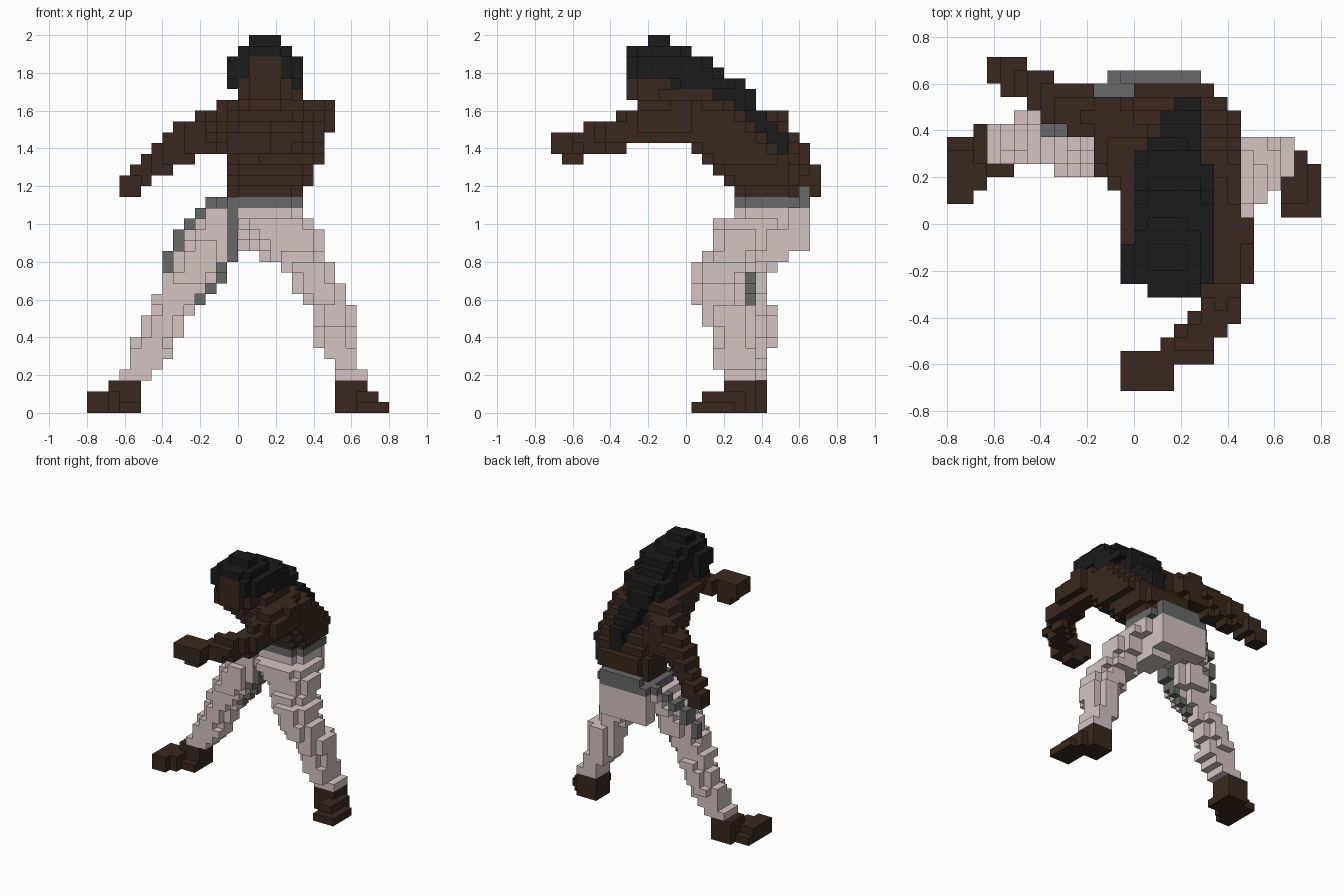
import bpy, bmesh, math
from mathutils import Vector

cube = bpy.data.objects.get("Cube")
if cube:
    bpy.data.objects.remove(cube, do_unlink=True)

UNIT = 2 / 35                     # edge length of one block
ORIGIN = Vector((14, 12.5, 0))    # block coordinates of the world origin
blocks = {}                       # block cell -> part name


def make_material(name, colour):
    material = bpy.data.materials.new(name)
    material.use_nodes = True
    rgba = (*colour, 1)
    material.diffuse_color = rgba
    material.node_tree.nodes["Principled BSDF"].inputs["Base Color"].default_value = rgba
    return material


skin = make_material("dark brown skin", (.042, .022, .013))
cloth = make_material("pale pink cloth", (.66, .55, .54))
trim = make_material("grey trim", (.14, .14, .14))
black = make_material("black hair", (.011, .011, .011))
part_material = {}


def nearest(value):
    return math.floor(value + .5)


def stack(name, material, sections):
    """Blend rectangular sections (layer, x0, x1, y0, y1) into block layers."""
    part_material[name] = material
    if len(sections) == 1:
        sections = sections * 2
    for lower, upper in zip(sections, sections[1:]):
        span = max(upper[0] - lower[0], 1)
        for layer in range(lower[0], upper[0] + 1):
            t = (layer - lower[0]) / span
            x0, x1, y0, y1 = [nearest(a + (b - a) * t)
                              for a, b in zip(lower[1:], upper[1:])]
            trimmed = x1 - x0 > 3 and y1 - y0 > 3
            for x in range(x0, x1):
                for y in range(y0, y1):
                    corner = x in (x0, x1 - 1) and y in (y0, y1 - 1)
                    if not (trimmed and corner):
                        blocks[x, y, layer] = name


def limb(name, material, joints):
    """Fill a tapered round limb through joints (x, y, z, radius)."""
    part_material[name] = material
    for start, end in zip(joints, joints[1:]):
        a, b = Vector(start[:3]), Vector(end[:3])
        axis = b - a
        reach = max(start[3], end[3]) + 1
        ranges = [range(int(min(p, q) - reach), int(max(p, q) + reach) + 1)
                  for p, q in zip(a, b)]
        for x in ranges[0]:
            for y in ranges[1]:
                for z in ranges[2]:
                    centre = Vector((x + .5, y + .5, z + .5))
                    t = min(max((centre - a).dot(axis) / axis.length_squared, 0), 1)
                    radius = start[3] + (end[3] - start[3]) * t
                    if (centre - a - axis * t).length <= radius:
                        blocks[x, y, z] = name


# Trousers
stack("right_trouser_leg", cloth, [
    (3, 3, 6, 17, 20), (5, 4, 8, 17, 20), (6, 4, 8, 17, 21), (8, 5, 9, 17, 21),
    (10, 6, 10, 17, 20), (12, 7, 12, 16, 20), (14, 8, 13, 16, 21),
    (17, 10, 14, 17, 22), (18, 11, 14, 17, 23)])
stack("left_trouser_leg", cloth, [
    (3, 23, 26, 16, 19), (4, 23, 25, 15, 19), (5, 22, 25, 15, 19),
    (6, 21, 25, 15, 19), (8, 21, 25, 14, 19), (10, 20, 24, 13, 18),
    (11, 19, 24, 13, 18), (12, 19, 23, 13, 18), (13, 18, 23, 13, 19),
    (14, 17, 22, 14, 19), (16, 15, 22, 15, 20), (17, 14, 21, 15, 22),
    (18, 14, 20, 17, 23)])
stack("trouser_seat", cloth, [
    (14, 16, 19, 18, 22), (15, 14, 19, 18, 23), (18, 12, 20, 17, 23)])
stack("seat_back", cloth, [(15, 12, 19, 22, 24), (18, 12, 19, 22, 24)])

# Belt and trouser stripes
stack("belt", trim, [(19, 12, 20, 17, 24)])
stack("belt_back", trim, [(19, 12, 19, 23, 24), (20, 13, 19, 23, 24)])
stack("outer_stripe", trim, [(13, 7, 8, 19, 20), (16, 8, 9, 19, 21), (19, 11, 12, 22, 23)])
stack("inner_stripe", trim, [(10, 10, 11, 18, 19), (14, 13, 14, 17, 19), (19, 13, 14, 17, 18)])

# Bent torso
stack("torso", skin, [
    (20, 13, 20, 17, 23), (22, 13, 21, 15, 23), (24, 13, 22, 13, 21),
    (26, 13, 22, 11, 19), (28, 13, 21, 9, 17), (29, 14, 20, 9, 16)])

# Arms and hands
limb("left_arm", skin, [
    (21, 12, 27.3, 2.1), (21, 9.5, 27, 1.9), (20.5, 6.5, 26, 1.6),
    (19, 3.8, 25.4, 1.4), (15, 1.8, 25, 1.2)])
stack("left_hand", skin, [(23, 14, 16, 1, 3), (24, 13, 17, 0, 3), (25, 13, 17, 0, 3)])
limb("right_arm", skin, [
    (13.5, 17.5, 26.7, 2.3), (12, 20.3, 26, 2), (9, 21.2, 25, 1.8),
    (6, 23, 23, 1.45), (4.5, 24, 21.5, 1.1)])
stack("right_hand", skin, [(20, 3, 5, 23, 25), (21, 3, 6, 23, 25)])

# Head, with long hair falling down the back
stack("head", skin, [(28, 15, 18, 8, 13), (29, 14, 19, 7, 13), (31, 14, 19, 7, 13)])
stack("hair", black, [
    (23, 17, 19, 20, 22), (25, 17, 19, 19, 22), (26, 16, 19, 18, 21),
    (27, 16, 19, 17, 20), (28, 14, 19, 15, 19), (29, 14, 19, 13, 19),
    (30, 14, 20, 11, 18), (31, 14, 20, 7, 16), (32, 14, 20, 7, 15),
    (33, 14, 19, 7, 13), (34, 15, 18, 9, 11)])
stack("side_lock", black, [(30, 13, 14, 9, 11), (31, 13, 14, 8, 11), (32, 13, 14, 8, 11)])
stack("face", skin, [(29, 15, 18, 7, 9), (32, 15, 18, 7, 9)])

# Feet
stack("right_toes", skin, [(0, 0, 2, 14, 19), (1, 0, 2, 14, 18)])
stack("right_instep", skin, [(0, 2, 3, 15, 20), (1, 2, 3, 15, 20)])
stack("right_heel", skin, [(0, 3, 5, 16, 20), (1, 3, 5, 17, 20), (2, 2, 5, 17, 20)])
stack("left_toes", skin, [(0, 25, 28, 13, 17), (1, 25, 27, 14, 17)])
stack("left_instep", skin, [(0, 25, 27, 17, 18), (1, 25, 27, 17, 18)])
stack("left_heel", skin, [(0, 23, 26, 16, 19), (2, 23, 26, 16, 19)])


def build_part(name):
    """Mesh only the outer faces of one part's blocks."""
    mesh = bpy.data.meshes.new(name)
    bm = bmesh.new()
    for cell, owner in blocks.items():
        if owner != name:
            continue
        centre = Vector(cell) + Vector((.5, .5, .5)) - ORIGIN
        for axis in range(3):
            for sign in (-1, 1):
                normal = Vector((0, 0, 0))
                normal[axis] = sign
                beside = tuple(int(c + n) for c, n in zip(cell, normal))
                if beside in blocks:
                    continue
                u = Vector((0, 0, 0))
                u[(axis + 1) % 3] = 1
                w = normal.cross(u)
                corners = [normal - u - w, normal + u - w, normal + u + w, normal - u + w]
                bm.faces.new([bm.verts.new((centre + c / 2) * UNIT) for c in corners])
    bmesh.ops.remove_doubles(bm, verts=bm.verts[:], dist=UNIT / 100)
    bm.to_mesh(mesh)
    bm.free()
    mesh.materials.append(part_material[name])
    bpy.context.collection.objects.link(bpy.data.objects.new(name, mesh))


for part in part_material:
    if part in blocks.values():
        build_part(part)
